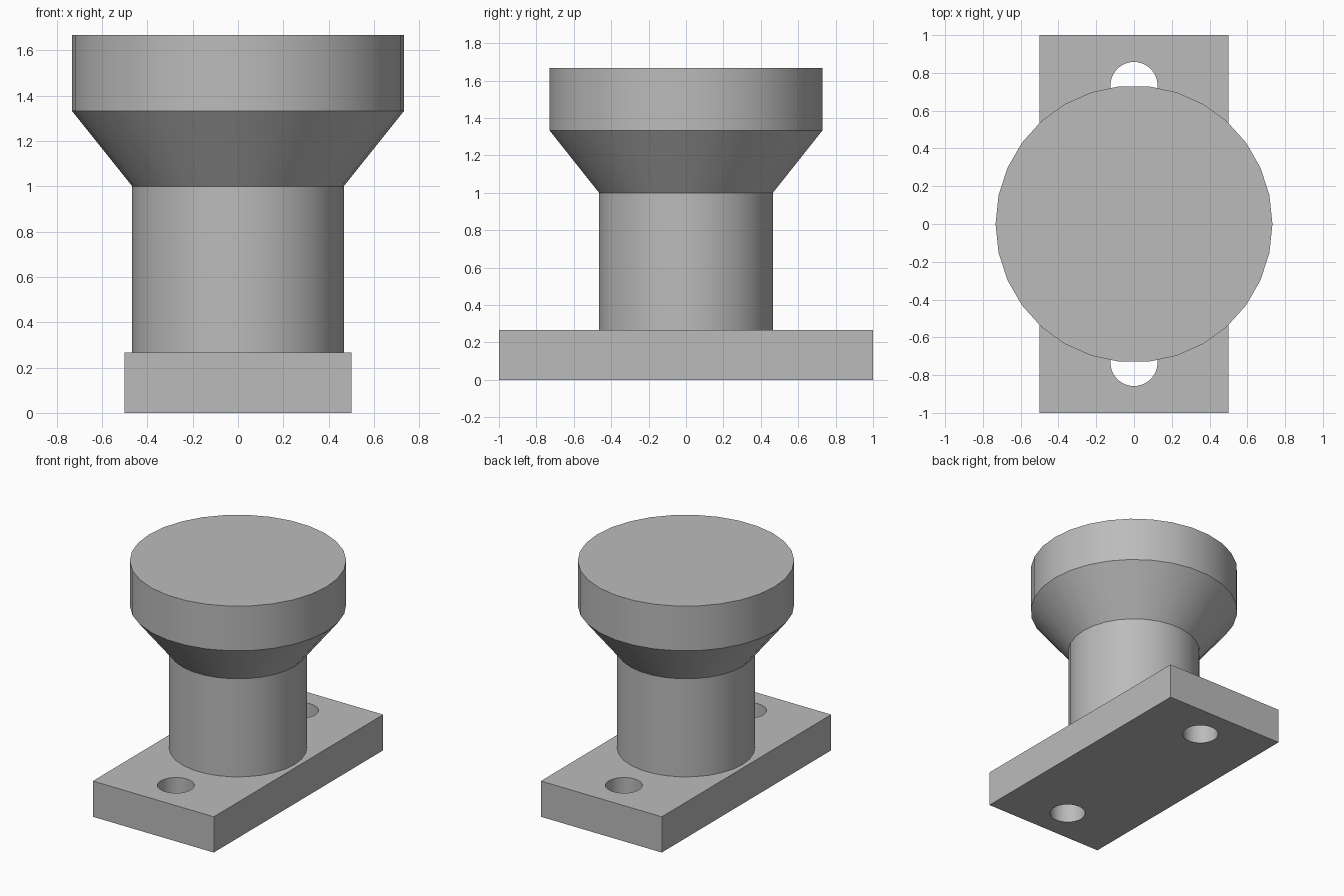
import bpy
import bmesh
import math

SIDES = 30

cube = bpy.data.objects.get("Cube")
if cube:
    bpy.data.objects.remove(cube, do_unlink=True)

grey = bpy.data.materials.new("plain grey")
grey.use_nodes = True
colour = (0.5, 0.5, 0.5, 1)
grey.diffuse_color = colour
grey.node_tree.nodes["Principled BSDF"].inputs["Base Color"].default_value = colour


def add_object(name, bm):
    bmesh.ops.recalc_face_normals(bm, faces=bm.faces)
    mesh = bpy.data.meshes.new(name)
    bm.to_mesh(mesh)
    bm.free()
    mesh.materials.append(grey)
    obj = bpy.data.objects.new(name, mesh)
    bpy.context.collection.objects.link(obj)
    return obj


def turned(name, profile, y=0):
    """Solid of revolution about a vertical axis, from (radius, height) pairs."""
    bm = bmesh.new()
    rings = []
    for r, z in profile:
        angles = [math.tau * i / SIDES for i in range(SIDES)]
        rings.append([bm.verts.new((r * math.cos(a), y + r * math.sin(a), z)) for a in angles])
    for low, high in zip(rings, rings[1:]):
        for i in range(SIDES):
            j = (i + 1) % SIDES
            bm.faces.new((low[i], low[j], high[j], high[i]))
    bm.faces.new(rings[0])
    bm.faces.new(rings[-1])
    return add_object(name, bm)


def smooth(obj):
    bpy.ops.object.select_all(action="DESELECT")
    obj.select_set(True)
    bpy.context.view_layer.objects.active = obj
    bpy.ops.object.shade_smooth_by_angle(angle=math.radians(30))


# Rectangular mounting plate
bm = bmesh.new()
bmesh.ops.create_cube(bm, size=1)
bmesh.ops.scale(bm, vec=(1, 2, 0.267), verts=bm.verts)
bmesh.ops.translate(bm, vec=(0, 0, 0.1335), verts=bm.verts)
plate = add_object("base_plate", bm)

# Two bolt holes through the plate
for side, y in (("front", -0.733), ("back", 0.733)):
    cutter = turned(side + "_hole_cutter", [(0.125, -0.1), (0.125, 0.4)], y)
    cutter.hide_render = True
    cutter.hide_viewport = True
    cutter.display_type = "WIRE"
    cut = plate.modifiers.new(side + "_bolt_hole", "BOOLEAN")
    cut.operation = "DIFFERENCE"
    cut.solver = "EXACT"
    cut.object = cutter

# Bake the holes so the cutters are no longer needed
depsgraph = bpy.context.evaluated_depsgraph_get()
drilled = bpy.data.meshes.new_from_object(plate.evaluated_get(depsgraph))
plate.modifiers.clear()
plate.data = drilled
for side in ("front", "back"):
    bpy.data.objects.remove(bpy.data.objects[side + "_hole_cutter"], do_unlink=True)
smooth(plate)

# Round post flaring into a wide flat head
post = turned("post_and_head", [(0.467, 0.2), (0.467, 1), (0.733, 1.333), (0.733, 1.667)])
smooth(post)
